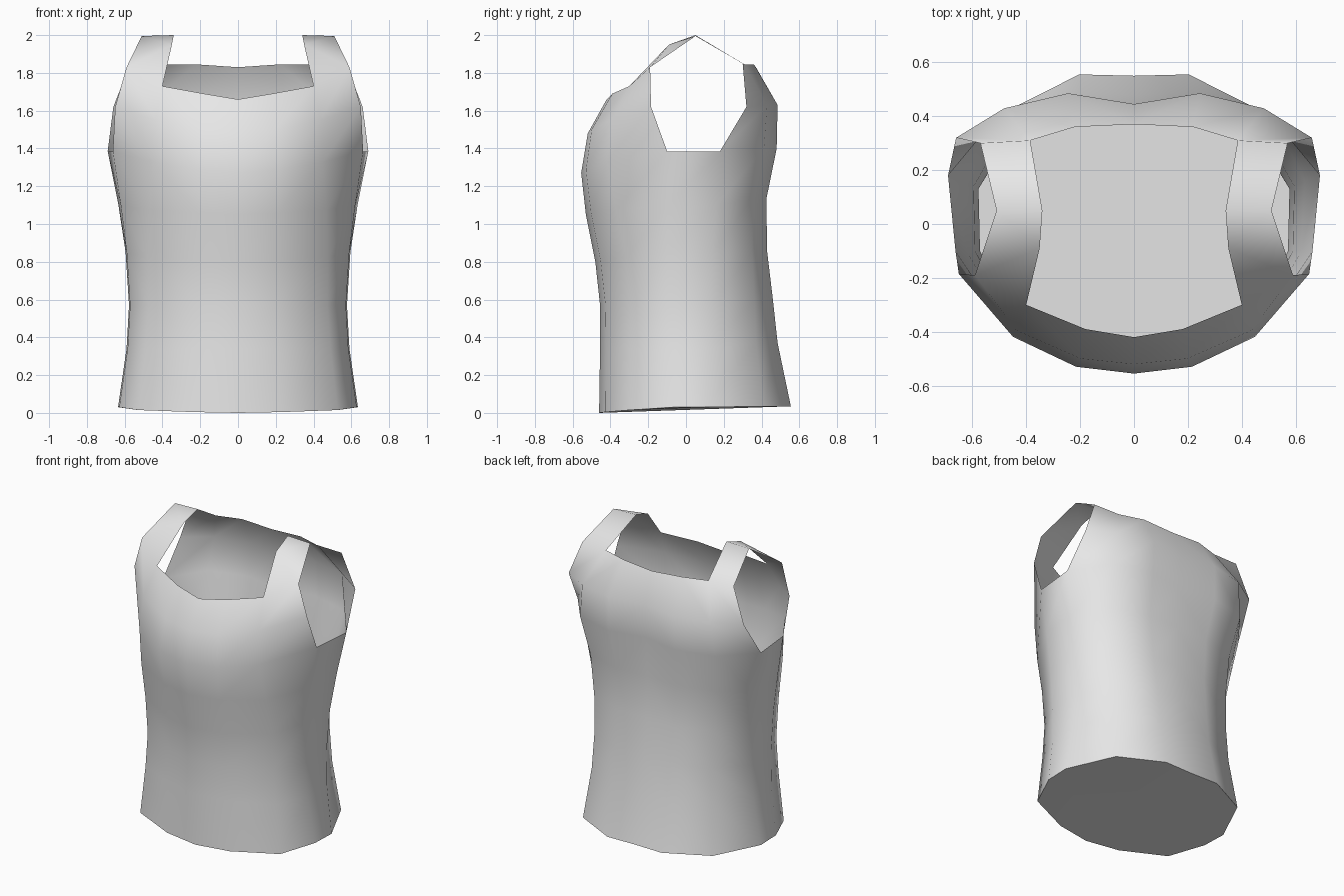
import bpy, bmesh, math

if "Cube" in bpy.data.objects:
    bpy.data.objects.remove(bpy.data.objects["Cube"])

# one plain fabric colour
fabric = bpy.data.materials.new("light_grey_fabric")
fabric.diffuse_color = (0.8, 0.8, 0.8, 1)
fabric.use_nodes = True
fabric.node_tree.nodes["Principled BSDF"].inputs["Base Color"].default_value = fabric.diffuse_color

# body rings, hem to shoulder:
# half width, front y, front z, side z, back y, back z, side-front y, side-back y, spine y
RINGS = [
    (.635, -.46, .00, .03, .555, .035, -.07, .10, .55),
    (.590, -.455, .34, .34, .485, .37, -.085, .115, .48),
    (.577, -.455, .57, .57, .460, .60, -.10, .13, .45),
    (.595, -.48, .80, .85, .430, .85, -.10, .14, .42),
    (.633, -.53, 1.05, 1.10, .425, 1.13, -.10, .16, .415),
    (.690, -.555, 1.27, 1.385, .480, 1.40, -.10, .18, .43),
    (.660, -.52, 1.48, 1.62, .485, 1.63, -.185, .32, .445),
]
# roundness of the front corner: x and y share, per ring
CORNER = [(.83, .65), (.83, .65), (.82, .65), (.80, .66), (.74, .70), (.65, .755), (.66, .76)]
SIDE = [.99, .99, .99, .99, .98, .96, .985]


def ring(k):
    """Half cross-section from front centre round to back centre."""
    w, fy, fz, sz, by, bz, s1, s2, spine = RINGS[k]
    t = k / 6
    cx, cy = CORNER[k]
    return [(0, fy, fz),
            ((.37 - .07 * t) * w, (.925 + .035 * t) * fy, fz * .85 + sz * .15),
            (cx * w, cy * fy, (fz + sz) / 2),
            (SIDE[k] * w, s1, sz), (w, s2, sz),
            ((.77 - .04 * t) * w, (.74 + .145 * t) * by, bz),
            ((.32 + .05 * t) * w, by, bz), (0, spine, bz)]


# neckline and armhole tops
NECK = [(0, -.42, 1.66), (.18, -.39, 1.69), (.40, -.30, 1.73), (.59, -.19, 1.83),
        (.57, .30, 1.85), (.385, .31, 1.845), (.22, .36, 1.845), (0, .37, 1.83)]
# shoulder strap: inner front, inner top, outer top
STRAP = [(.35, -.09, 1.95), (.34, .05, 2.0), (.51, .05, 1.995)]

bm = bmesh.new()
rows = [[bm.verts.new(p) for p in r] for r in [ring(k) for k in range(7)] + [NECK]]
inner_mid, inner_top, outer_top = [bm.verts.new(p) for p in STRAP]

# torso wall, leaving the armhole open above the sixth ring
for j in range(len(rows) - 1):
    for i in range(7):
        if i == 3 and j >= 5:
            continue
        bm.faces.new((rows[j][i], rows[j][i + 1], rows[j + 1][i + 1], rows[j + 1][i]))

# shoulder strap joining front and back
n = rows[-1]
bm.faces.new((n[2], n[3], inner_mid))
bm.faces.new((inner_mid, n[3], outer_top, inner_top))
bm.faces.new((inner_top, outer_top, n[4], n[5]))

# closed hem
bm.faces.new(rows[0][::-1])

mesh = bpy.data.meshes.new("tank_top")
bm.to_mesh(mesh)
bm.free()
mesh.materials.append(fabric)
top = bpy.data.objects.new("tank_top", mesh)
bpy.context.collection.objects.link(top)
bpy.context.view_layer.objects.active = top
top.select_set(True)
bpy.ops.object.shade_smooth_by_angle(angle=math.radians(60))

# left half
mirror = top.modifiers.new("mirror", 'MIRROR')
mirror.use_clip = True
mirror.merge_threshold = 0.001
